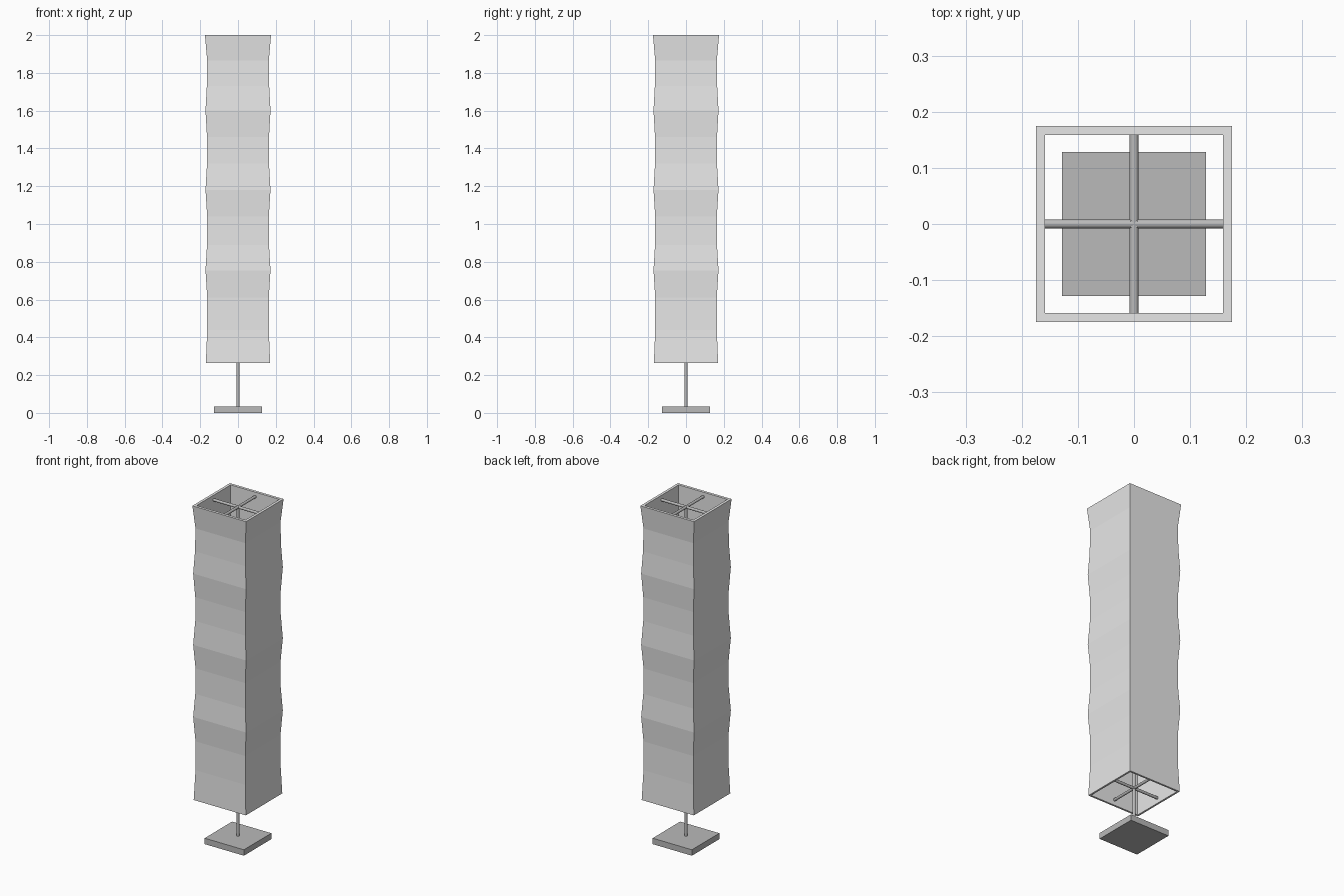
import bpy
import bmesh
from math import pi
from mathutils import Matrix, Vector

old = bpy.data.objects.get("Cube")
if old:
    bpy.data.objects.remove(old, do_unlink=True)


def material(name, value):
    mat = bpy.data.materials.new(name)
    mat.use_nodes = True
    color = (value, value, value, 1)
    mat.diffuse_color = color
    mat.node_tree.nodes["Principled BSDF"].inputs["Base Color"].default_value = color
    return mat


paper = material("light grey paper", 0.8)
metal = material("mid grey metal", 0.49)


def finish(name, bm, mat, smooth=False):
    bmesh.ops.recalc_face_normals(bm, faces=bm.faces)
    mesh = bpy.data.meshes.new(name)
    bm.to_mesh(mesh)
    bm.free()
    mesh.materials.append(mat)
    obj = bpy.data.objects.new(name, mesh)
    bpy.context.collection.objects.link(obj)
    if smooth:
        bpy.ops.object.select_all(action='DESELECT')
        obj.select_set(True)
        bpy.context.view_layer.objects.active = obj
        bpy.ops.object.shade_smooth_by_angle()
    return obj


def rod(name, center, axis, length, radius=0.008):
    bm = bmesh.new()
    turn = Vector((0, 0, 1)).rotation_difference(Vector(axis)).to_matrix().to_4x4()
    bmesh.ops.create_cone(bm, cap_ends=True, segments=20, radius1=radius, radius2=radius,
                          depth=length, matrix=Matrix.Translation(center) @ turn)
    return finish(name, bm, metal, smooth=True)


# Square base plate
bm = bmesh.new()
bmesh.ops.create_cube(bm, size=1, matrix=Matrix.Translation((0, 0, 0.0175))
                      @ Matrix.Diagonal((0.256, 0.256, 0.035, 1)))
finish("base_plate", bm, metal)

# Wavy square shade: outer profile (half width, height), straight inner wall
outer = [(0.17, 0.265), (0.163, 0.44), (0.163, 0.61), (0.172, 0.755),
         (0.164, 0.89), (0.163, 1.04), (0.172, 1.18), (0.164, 1.32),
         (0.164, 1.46), (0.172, 1.60), (0.165, 1.73), (0.163, 1.865), (0.175, 2.0)]
profile = outer + [(0.159, 2.0), (0.159, 0.265)]
bm = bmesh.new()
rings = [[bm.verts.new((sx * w, sy * w, z))
          for sx, sy in ((-1, -1), (1, -1), (1, 1), (-1, 1))] for w, z in profile]
for i, ring in enumerate(rings):
    following = rings[(i + 1) % len(rings)]
    for j in range(4):
        k = (j + 1) % 4
        bm.faces.new((ring[j], ring[k], following[k], following[j]))
finish("shade", bm, paper)

# Central pole and the crossed rods that hold the shade
rod("pole", (0, 0, 1.005), (0, 0, 1), 1.95)
for label, z in (("lower", 0.297), ("upper", 1.973)):
    rod(label + "_rod_across", (0, 0, z), (1, 0, 0), 0.318)
    rod(label + "_rod_deep", (0, 0, z), (0, 1, 0), 0.318)
